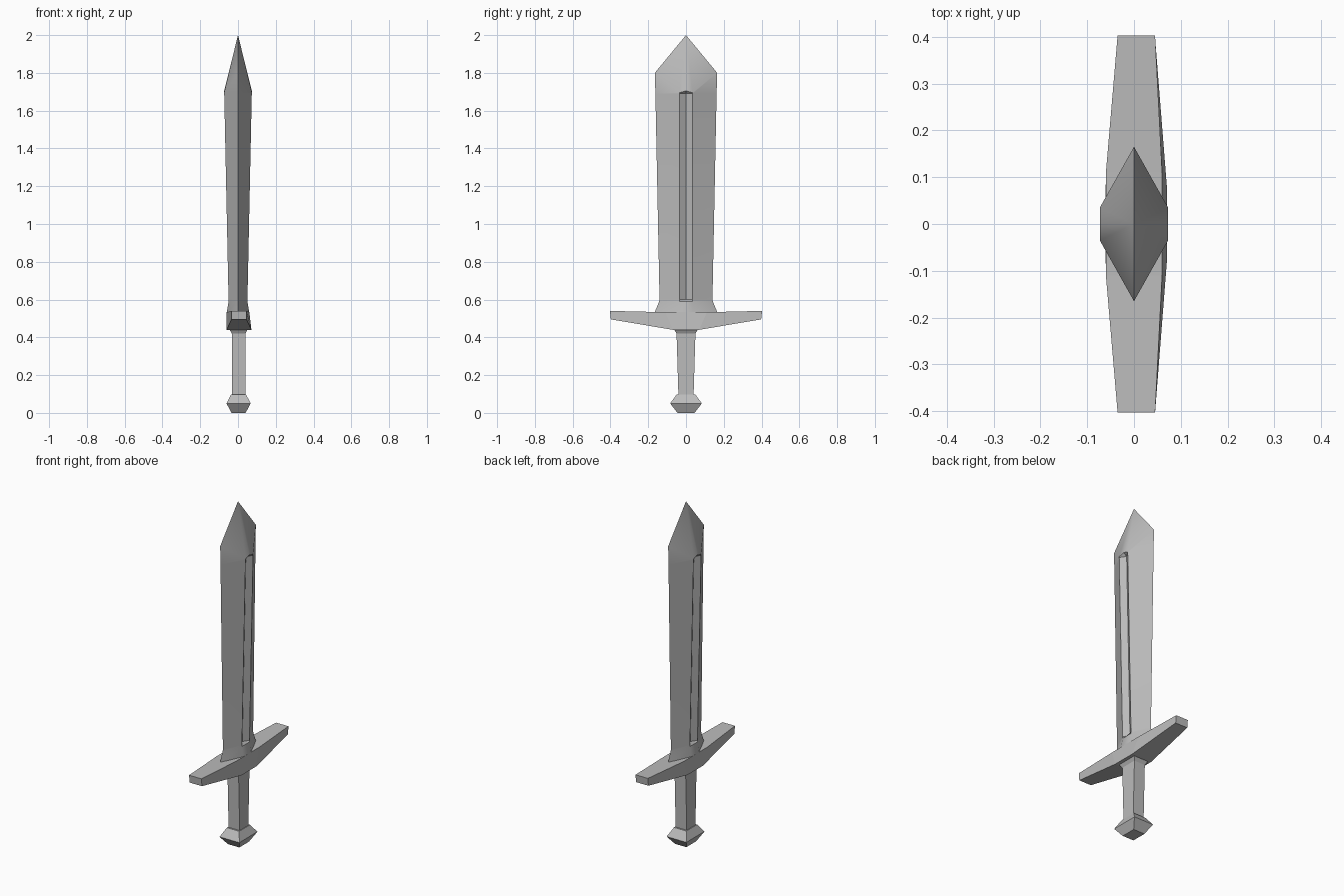
import bpy, bmesh

cube = bpy.data.objects.get("Cube")
if cube:
    bpy.data.objects.remove(cube)

grey = bpy.data.materials.new("plain_grey")
grey.use_nodes = True
grey.diffuse_color = (0.5, 0.5, 0.5, 1)
grey.node_tree.nodes["Principled BSDF"].inputs["Base Color"].default_value = (0.5, 0.5, 0.5, 1)


def loft(name, rings, apex=None, smooth=None):
    """Skin a list of equal rings, closing the ends with a cap or a point."""
    bm = bmesh.new()
    loops = [[bm.verts.new(p) for p in ring] for ring in rings]
    n = len(loops[0])
    for a, b in zip(loops, loops[1:]):
        for i in range(n):
            j = (i + 1) % n
            bm.faces.new((a[i], a[j], b[j], b[i]))
    bm.faces.new(loops[0])
    if apex:
        tip = bm.verts.new(apex)
        for i in range(n):
            bm.faces.new((loops[-1][i], loops[-1][(i + 1) % n], tip))
    else:
        bm.faces.new(loops[-1])
    bmesh.ops.recalc_face_normals(bm, faces=bm.faces)
    mesh = bpy.data.meshes.new(name)
    bm.to_mesh(mesh)
    bm.free()
    obj = bpy.data.objects.new(name, mesh)
    bpy.context.collection.objects.link(obj)
    mesh.materials.append(grey)
    if smooth:
        bpy.ops.object.select_all(action="DESELECT")
        obj.select_set(True)
        bpy.context.view_layer.objects.active = obj
        bpy.ops.object.shade_smooth_by_angle(angle=smooth)
    return obj


def rect(z, hx, hy, cx=0.003):
    return [(cx - hx, -hy, z), (cx + hx, -hy, z), (cx + hx, hy, z), (cx - hx, hy, z)]


def blade_ring(z, w, t, groove=0, edge_z=None, mid_z=None):
    """Diamond section with a shallow V groove down both flats."""
    g = 0.035
    e = z if edge_z is None else edge_z
    m = z if mid_z is None else mid_z
    return [(0, -w, e), (t, -g, z), (t - groove, 0, m), (t, g, z),
            (0, w, e), (-t, g, z), (groove - t, 0, m), (-t, -g, z)]


# Blade: flared foot, grooved body, pointed tip
loft("blade", [
    blade_ring(0.53, 0.167, 0.06),
    blade_ring(0.59, 0.142, 0.05),
    blade_ring(0.6, 0.14, 0.05, 0.022),
    blade_ring(1.69, 0.162, 0.073, 0.022),
    blade_ring(1.695, 0.165, 0.073, 0, 1.8, 1.705),
], apex=(0, 0, 2), smooth=0.5)


# Crossguard: tapered bar, deepest in the middle
def guard_ring(y_top, y_low, z_top, z_low, left, right_top, right_low):
    return [(left, y_top, z_top), (right_top, y_top, z_top),
            (right_low, y_low, z_low), (left, y_low, z_low)]


end = (0.54, 0.495, -0.035, 0.045, 0.045)
mid = (0.533, 0.44, -0.06, 0.06, 0.071)
loft("crossguard", [
    guard_ring(-0.403, -0.398, *end),
    guard_ring(-0.11, -0.07, *mid),
    guard_ring(0.11, 0.07, *mid),
    guard_ring(0.403, 0.398, *end),
])

# Grip: square bar with a flared collar under the guard
loft("grip", [
    rect(0.09, 0.036, 0.04),
    rect(0.42, 0.036, 0.05),
    rect(0.445, 0.05, 0.065),
])

# Pommel: faceted block
loft("pommel", [
    rect(0, 0.037, 0.045),
    rect(0.05, 0.064, 0.084),
    rect(0.097, 0.04, 0.05),
])
